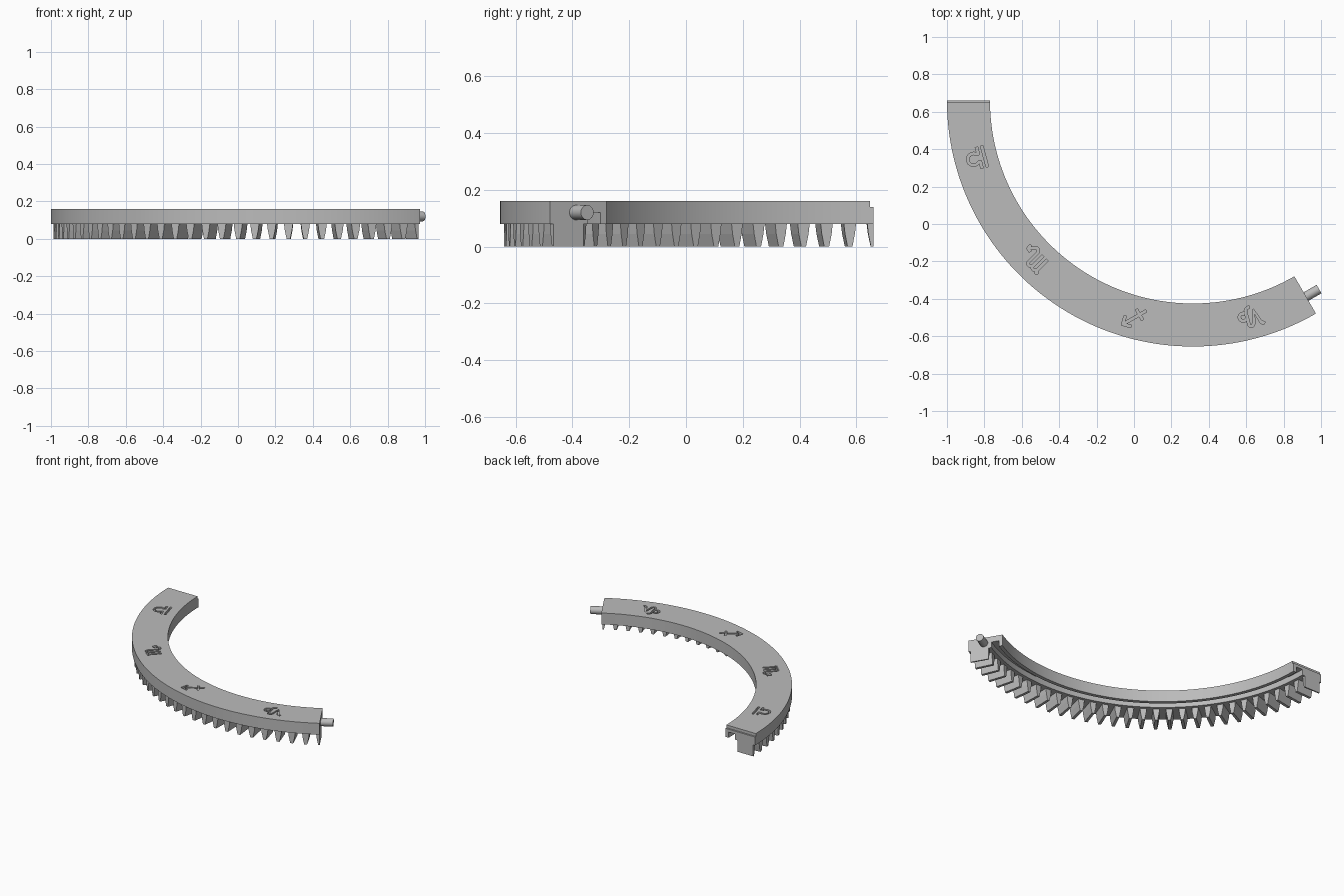
import bpy, bmesh, math
from mathutils import Vector, Matrix

cube = bpy.data.objects.get("Cube")
if cube:
    bpy.data.objects.remove(cube, do_unlink=True)

CENTRE = Vector((0.315, 0.66, 0))
R_IN, R_OUT, Z_LOW, Z_TOP = 1.085, 1.315, 0.08, 0.16
START, END, PITCH = 180, 300, 4

grey = bpy.data.materials.new("plain_grey")
grey.use_nodes = True
colour = (0.5, 0.5, 0.5, 1)
grey.diffuse_color = colour
grey.node_tree.nodes["Principled BSDF"].inputs["Base Color"].default_value = colour


def polar(r, degrees, z=0):
    a = math.radians(degrees)
    return CENTRE + Vector((r * math.cos(a), r * math.sin(a), z))


def frame(degrees):
    """Local axes: x runs clockwise along the ring, y points outward."""
    return Matrix.Translation(polar(1.2, degrees)) @ Matrix.Rotation(
        math.radians(degrees - 90), 4, 'Z')


def finish(bm, name):
    bmesh.ops.recalc_face_normals(bm, faces=bm.faces)
    mesh = bpy.data.meshes.new(name)
    bm.to_mesh(mesh)
    bm.free()
    mesh.materials.append(grey)
    ob = bpy.data.objects.new(name, mesh)
    bpy.context.collection.objects.link(ob)
    return ob


def loft(bm, rings):
    """Skin a row of closed sections and cap both ends."""
    rows = [[bm.verts.new(p) for p in ring] for ring in rings]
    n = len(rows[0])
    for a, b in zip(rows, rows[1:]):
        for i in range(n):
            j = (i + 1) % n
            bm.faces.new((a[i], a[j], b[j], b[i]))
    bm.faces.new(rows[0])
    bm.faces.new(rows[-1])


def smooth(ob):
    bpy.ops.object.select_all(action='DESELECT')
    ob.select_set(True)
    bpy.context.view_layer.objects.active = ob
    bpy.ops.object.shade_smooth_by_angle(angle=math.radians(25))


def arc(cx, cy, r, a0, a1, n=10):
    steps = [math.radians(a0 + (a1 - a0) * i / n) for i in range(n + 1)]
    return [(cx + r * math.cos(a), cy + r * math.sin(a)) for a in steps]


def stroke(points, degrees, scale=0.058, half=0.007):
    """A mitred ribbon cutter that carves one line into the top."""
    pts = [Vector(p) * scale for p in points]
    rings = []
    for i, p in enumerate(pts):
        before = (p - pts[i - 1]).normalized() if i else None
        after = (pts[i + 1] - p).normalized() if i < len(pts) - 1 else None
        d1, d2 = before or after, after or before
        t = (d1 + d2).normalized()
        side = Vector((-t.y, t.x)) * half / max(t.dot(d1), 0.5)
        rings.append([frame(degrees) @ Vector((q.x, q.y, z)) for q, z in (
            (p - side, 0.145), (p + side, 0.145), (p + side, 0.2), (p - side, 0.2))])
    bm = bmesh.new()
    loft(bm, rings)
    return finish(bm, "mark_cutter")


# Curved body with a channel along its underside
section = [(R_IN, Z_LOW), (R_IN, Z_TOP), (R_OUT, Z_TOP), (R_OUT, Z_LOW),
           (1.16, Z_LOW), (1.16, 0.12), (1.11, 0.12), (1.11, Z_LOW)]
bm = bmesh.new()
loft(bm, [[polar(r, a, z) for r, z in section] for a in range(START, END + 1)])
body = finish(bm, "ring_body")

# Cutters: dividing grooves between panels and half grooves at both ends
cutters = []
for a in range(START, END + 1, 30):
    bm = bmesh.new()
    bmesh.ops.create_cube(bm, size=1)
    bm.transform(frame(a) @ Matrix.Translation((0, 0, 0.17))
                 @ Matrix.Diagonal((0.022, 0.4, 0.06, 1)))
    cutters.append(finish(bm, "groove_cutter"))

# Cutters: one carved mark in the middle of each panel
marks = {
    195: [[(-1, -0.8), (1, -0.8)],
          [(-1, -0.3), (-0.4, -0.3)] + arc(0, 0.25, 0.55, 225, -45) + [(0.4, -0.3), (1, -0.3)]],
    225: [[(-1.1, 0.8), (-0.9, 0.6), (-0.9, -0.8)],
          [(-0.9, 0.5)] + arc(-0.6, 0.5, 0.25, 140, 0, 6) + [(-0.35, -0.8)],
          [(-0.35, 0.5)] + arc(-0.05, 0.5, 0.25, 140, 0, 6)
          + arc(0.5, -0.6, 0.3, 180, 300, 6) + [(1.1, -0.3)],
          [(0.75, -0.25), (1.1, -0.3), (1.15, -0.7)]],
    255: [[(-0.85, -0.85), (0.85, 0.85)],
          [(0.1, 0.9), (0.9, 0.9), (0.9, 0.1)],
          [(-0.75, 0.05), (0.05, -0.75)]],
    285: [[(-1.1, 0.8), (-0.8, 0.7), (-0.4, -0.5), (-0.1, 0.6)]
          + arc(0.15, 0.6, 0.2, 140, 0, 6) + [(0.35, -0.5)] + arc(0, -0.6, 0.35, 0, -110, 6),
          arc(0.7, -0.2, 0.35, 200, -130, 14)],
}
for angle, lines in marks.items():
    cutters += [stroke(line, angle) for line in lines]

for c in cutters:
    c.hide_render = True
    mod = body.modifiers.new("cut", 'BOOLEAN')
    mod.operation, mod.solver, mod.object = 'DIFFERENCE', 'EXACT', c
graph = bpy.context.evaluated_depsgraph_get()
carved = bpy.data.meshes.new_from_object(body.evaluated_get(graph))
body.modifiers.clear()
body.data = carved
for c in cutters:
    bpy.data.objects.remove(c, do_unlink=True)
smooth(body)

# Tapered gear teeth below the outer half, cut in half at both ends
bm = bmesh.new()
flank = [(1.05, Z_LOW + 0.002), (0.85, 0.045), (0.42, 0)]
outline = [(-w, z) for w, z in flank] + [(w, z) for w, z in reversed(flank)]
for a in range(START, END + 1, PITCH):
    loft(bm, [[polar(r, min(max(a + w, START), END), z) for w, z in outline]
              for r in (1.18, 1.302)])
finish(bm, "gear_teeth")

# Joining pin on the right end
bm = bmesh.new()
bmesh.ops.create_cone(bm, cap_ends=True, segments=32, radius1=0.026, radius2=0.026, depth=0.1)
bm.transform(frame(END) @ Matrix.Translation((-0.03, 0.01, 0.12))
             @ Matrix.Rotation(math.pi / 2, 4, 'Y'))
smooth(finish(bm, "joining_pin"))
